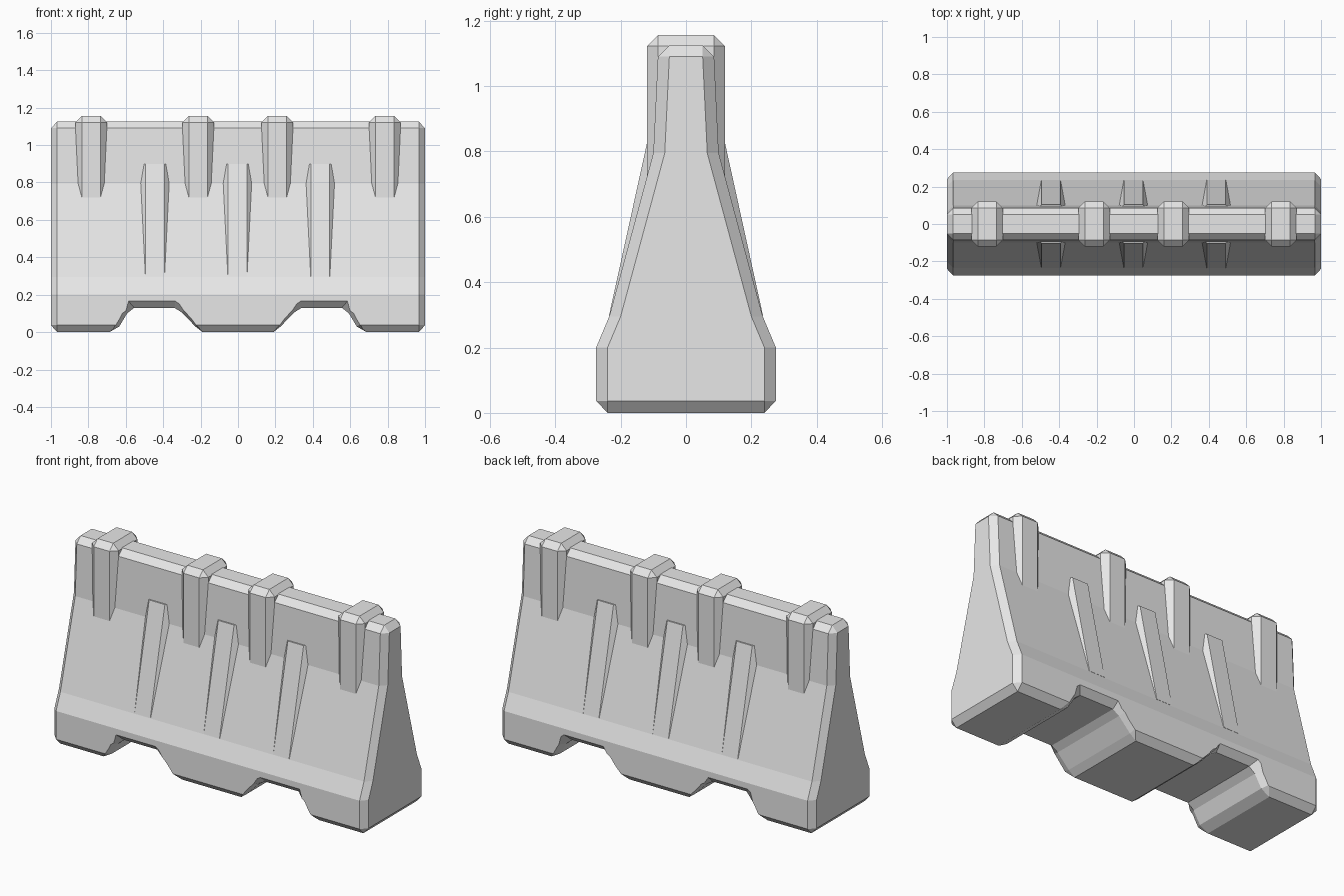
import bpy, bmesh

if "Cube" in bpy.data.objects:
    bpy.data.objects.remove(bpy.data.objects["Cube"])

grey = bpy.data.materials.new("light grey plastic")
grey.diffuse_color = (0.8, 0.8, 0.8, 1)
grey.use_nodes = True
grey.node_tree.nodes["Principled BSDF"].inputs["Base Color"].default_value = grey.diffuse_color


def loft(name, loops):
    """Skin a list of equal-length closed loops and cap both ends."""
    bm = bmesh.new()
    rings = [[bm.verts.new(p) for p in loop] for loop in loops]
    n = len(rings[0])
    for a, b in zip(rings, rings[1:]):
        for i in range(n):
            j = (i + 1) % n
            bm.faces.new((a[i], a[j], b[j], b[i]))
    bm.faces.new(rings[0])
    bm.faces.new(rings[-1])
    bmesh.ops.remove_doubles(bm, verts=bm.verts, dist=1e-5)
    bmesh.ops.recalc_face_normals(bm, faces=bm.faces)
    mesh = bpy.data.meshes.new(name)
    bm.to_mesh(mesh)
    bm.free()
    mesh.materials.append(grey)
    ob = bpy.data.objects.new(name, mesh)
    bpy.context.collection.objects.link(ob)
    return ob


# Barrier body: mirrored section with chamfered ends
outer = [(0.24, 0), (0.275, 0.037), (0.275, 0.2), (0.235, 0.295),
         (0.1, 0.795), (0.086, 1.09), (0.051, 1.125)]
inner = [(0.24, 0.037), (0.24, 0.2), (0.2, 0.295),
         (0.065, 0.795), (0.051, 1.09)]
inner = [inner[0]] + inner + [inner[-1]]


def section(half, x):
    full = half + [(-y, z) for y, z in reversed(half)]
    return [(x, y, z) for y, z in full]


body = loft("barrier_body", [section(inner, -1), section(outer, -0.967),
                             section(outer, 0.967), section(inner, 1)])

# Forklift tunnels: flared cutters through the base
tunnel = [(-0.74, -0.03), (-0.635, 0.03), (-0.593, 0.1), (-0.555, 0.13),
          (-0.34, 0.13), (-0.3, 0.105), (-0.228, 0.03), (-0.15, -0.03)]
mouth = [(-0.76, -0.03), (-0.652, 0.04), (-0.618, 0.1), (-0.585, 0.165),
         (-0.335, 0.165), (-0.29, 0.115), (-0.225, 0.04), (-0.14, -0.03)]
flare = [(2 * m[0] - t[0], 2 * m[1] - t[1]) for m, t in zip(mouth, tunnel)]
for side in (1, -1):
    loops = []
    for y, prof in ((-0.31, flare), (-0.24, tunnel), (0.24, tunnel), (0.31, flare)):
        pts = [(prof[0][0], -0.2)] + prof + [(prof[-1][0], -0.2)]
        loops.append([(side * x, y, z) for x, z in pts])
    cutter = loft("tunnel_cutter", loops)
    cutter.hide_render = True
    mod = body.modifiers.new("tunnel", 'BOOLEAN')
    mod.operation = 'DIFFERENCE'
    mod.solver = 'EXACT'
    mod.object = cutter
    bpy.context.view_layer.objects.active = body
    bpy.ops.object.modifier_apply(modifier=mod.name)
    bpy.data.objects.remove(cutter)

# Upper saddles: chamfered blocks straddling the top rail
for x in (-0.785, -0.213, 0.21, 0.785):
    w, d = 0.084, 0.12
    box = [(-w, -d), (w, -d), (w, d), (-w, d)]
    saddle = loft("upper_saddle", [[(x + a, b, z) for a, b in box]
                                   for z in (0.6, 1.156)])
    bevel = saddle.modifiers.new("chamfer", 'BEVEL')
    bevel.width = 0.034
    bevel.segments = 1

# Slanted ribs: tapering through the body so they show on both sides
for x in (-0.444, -0.003, 0.44):
    loops = []
    for z, y in ((0.298, 0.2355), (0.9, 0.103)):
        s = y - 0.04
        loops.append([(x + a, b, z) for a, b in
                      ((-0.05, -y), (0.05, -y), (0.09, -s), (0.09, s),
                       (0.05, y), (-0.05, y), (-0.09, s), (-0.09, -s))])
    loft("slanted_rib", loops)
